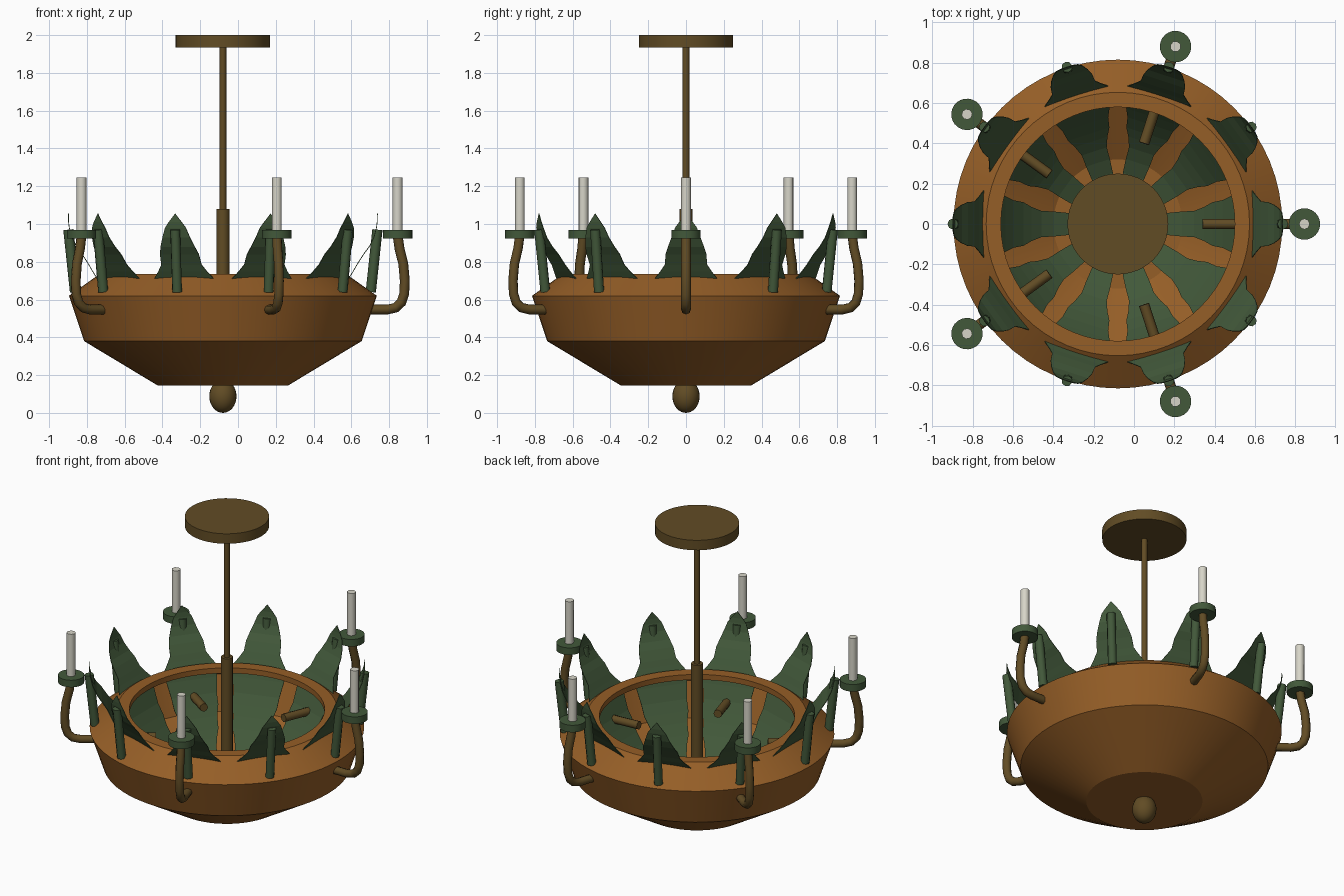
import bpy, bmesh, math
from mathutils import Matrix, Vector

cube = bpy.data.objects.get("Cube")
if cube:
    bpy.data.objects.remove(cube, do_unlink=True)

CENTRE = Vector((-0.08, 0, 0))


def material(name, rgb):
    m = bpy.data.materials.new(name)
    m.use_nodes = True
    m.diffuse_color = (*rgb, 1)
    bsdf = next(n for n in m.node_tree.nodes if n.type == 'BSDF_PRINCIPLED')
    bsdf.inputs["Base Color"].default_value = (*rgb, 1)
    return m


COPPER = material("copper_brown", (0.30, 0.112, 0.02))
BRONZE = material("dark_bronze", (0.12, 0.072, 0.018))
GREEN = material("leaf_green", (0.054, 0.098, 0.042))
IVORY = material("candle_ivory", (0.68, 0.665, 0.58))


def add(name, data, mat, angle=0.0):
    ob = bpy.data.objects.new(name, data)
    bpy.context.collection.objects.link(ob)
    data.materials.append(mat)
    ob.matrix_world = Matrix.Translation(CENTRE) @ Matrix.Rotation(angle, 4, 'Z')
    return ob


def smooth(ob, degrees=30):
    bpy.ops.object.select_all(action='DESELECT')
    ob.select_set(True)
    bpy.context.view_layer.objects.active = ob
    bpy.ops.object.shade_smooth_by_angle(angle=math.radians(degrees))


def mesh_from(bm, name):
    bmesh.ops.recalc_face_normals(bm, faces=bm.faces)
    me = bpy.data.meshes.new(name)
    bm.to_mesh(me)
    bm.free()
    return me


def lathe(name, profile, mat, steps=64):
    """Spin a radius/height profile around the vertical axis."""
    bm = bmesh.new()
    verts = [bm.verts.new((r, 0, z)) for r, z in profile]
    edges = [bm.edges.new(p) for p in zip(verts, verts[1:])]
    bmesh.ops.spin(bm, geom=verts + edges, cent=(0, 0, 0), axis=(0, 0, 1),
                   angle=math.tau, steps=steps, use_duplicate=False)
    bmesh.ops.remove_doubles(bm, verts=bm.verts, dist=1e-4)
    ob = add(name, mesh_from(bm, name), mat)
    smooth(ob, 20)
    return ob


def cylinder(name, r, z0, z1, mat, x=0.0, angle=0.0, sides=32):
    bm = bmesh.new()
    bmesh.ops.create_cone(bm, cap_ends=True, segments=sides, radius1=r, radius2=r,
                          depth=z1 - z0,
                          matrix=Matrix.Translation((x, 0, (z0 + z1) / 2)))
    ob = add(name, mesh_from(bm, name), mat, angle)
    smooth(ob, 50)
    return ob


def tube(name, path, r, mat, angle=0.0):
    """Capped round tube along a radius/height path."""
    cu = bpy.data.curves.new(name, 'CURVE')
    cu.dimensions = '3D'
    cu.bevel_depth = r
    cu.bevel_resolution = 2
    cu.use_fill_caps = True
    sp = cu.splines.new('POLY')
    sp.points.add(len(path) - 1)
    for p, (x, z) in zip(sp.points, path):
        p.co = (x, 0, z, 1)
    return add(name, cu, mat, angle)


def leaf(name, rows, mat, angle):
    """Curved sheet: each row is radius, height, half width."""
    bm = bmesh.new()
    rings = [[bm.verts.new((r, s * w, z)) for s in (-1, 0, 1)] for r, z, w in rows]
    for a, b in zip(rings, rings[1:]):
        for i in (0, 1):
            bm.faces.new((a[i], a[i + 1], b[i + 1], b[i]))
    bmesh.ops.remove_doubles(bm, verts=bm.verts, dist=1e-4)
    ob = add(name, mesh_from(bm, name), mat, angle)
    solid = ob.modifiers.new("thickness", 'SOLIDIFY')
    solid.thickness = 0.004
    solid.offset = 0
    return ob


# Hollow bowl with an inward lip
lathe("bowl", [(0, 0.145), (0.345, 0.145), (0.735, 0.38), (0.815, 0.62),
               (0.653, 0.735), (0.58, 0.735), (0.58, 0.70), (0.64, 0.69),
               (0.765, 0.61), (0.69, 0.40), (0.32, 0.19), (0, 0.19)], COPPER)

# Ceiling plate, hanging rod and sleeve
cylinder("ceiling_plate", 0.25, 1.935, 2.0, BRONZE, sides=48)
cylinder("hanging_rod", 0.018, 1.0, 1.94, BRONZE, sides=12)
cylinder("rod_sleeve", 0.035, 0.18, 1.08, BRONZE, sides=16)

# Egg shaped finial below the bowl
bm = bmesh.new()
bmesh.ops.create_uvsphere(bm, u_segments=24, v_segments=16, radius=0.072,
                          matrix=Matrix.Translation((0, 0, 0.088))
                          @ Matrix.Diagonal((1, 1, 1.22, 1)))
smooth(add("finial", mesh_from(bm, "finial"), BRONZE), 60)

# Ten leaves that sweep from the bowl floor out through the rim
LEAF = [(0.15, 0.205, 0.03), (0.25, 0.225, 0.055), (0.32, 0.26, 0.062),
        (0.38, 0.30, 0.065), (0.43, 0.345, 0.085), (0.47, 0.385, 0.108),
        (0.52, 0.445, 0.118), (0.56, 0.50, 0.138), (0.60, 0.56, 0.142),
        (0.64, 0.645, 0.158), (0.665, 0.71, 0.166), (0.69, 0.75, 0.135),
        (0.71, 0.785, 0.112), (0.745, 0.84, 0.108), (0.775, 0.88, 0.095),
        (0.80, 0.93, 0.076), (0.813, 0.98, 0.058), (0.817, 1.01, 0.036),
        (0.818, 1.055, 0)]
for i in range(10):
    a = i * math.tau / 10
    leaf(f"leaf_{i + 1}", LEAF, GREEN, a)
    tube(f"leaf_stem_{i + 1}", [(0.783, 0.64), (0.818, 0.97)], 0.027, GREEN, a)

# Five candle arms
ARM = [(0.42, 0.56), (0.72, 0.547), (0.87, 0.547), (0.915, 0.557), (0.945, 0.585),
       (0.96, 0.63), (0.963, 0.70), (0.955, 0.79), (0.935, 0.87), (0.925, 0.94)]
for i in range(5):
    a = i * math.tau / 5
    tube(f"arm_{i + 1}", ARM, 0.026, BRONZE, a)
    cylinder(f"candle_cup_{i + 1}", 0.078, 0.922, 0.968, GREEN, 0.925, a, 24)
    cylinder(f"candle_{i + 1}", 0.027, 0.96, 1.245, IVORY, 0.925, a, 8)
